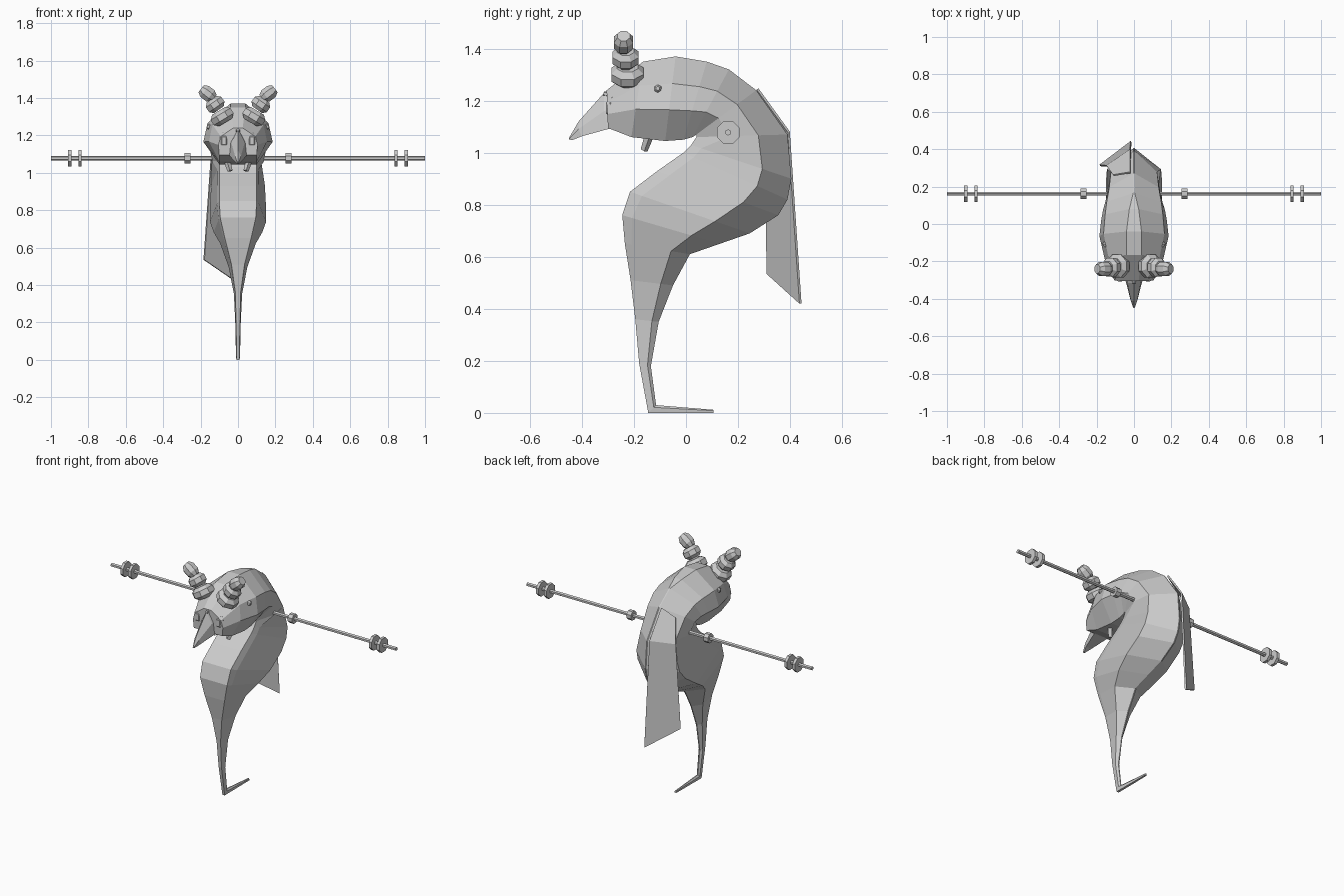
import bpy, bmesh, math
from mathutils import Vector

if "Cube" in bpy.data.objects:
    bpy.data.objects.remove(bpy.data.objects["Cube"])

grey = bpy.data.materials.new("plain grey")
grey.diffuse_color = (0.6, 0.6, 0.6, 1)
grey.use_nodes = True
grey.node_tree.nodes["Principled BSDF"].inputs["Base Color"].default_value = grey.diffuse_color


def finish(name, bm):
    bmesh.ops.recalc_face_normals(bm, faces=bm.faces)
    me = bpy.data.meshes.new(name)
    bm.to_mesh(me)
    bm.free()
    me.materials.append(grey)
    ob = bpy.data.objects.new(name, me)
    bpy.context.collection.objects.link(ob)
    return ob


def loft(name, rings):
    """Skin closed rings of equal point count and cap both ends."""
    bm = bmesh.new()
    loops = [[bm.verts.new(p) for p in r] for r in rings]
    n = len(loops[0])
    for a, b in zip(loops, loops[1:]):
        for i in range(n):
            j = (i + 1) % n
            bm.faces.new((a[i], a[j], b[j], b[i]))
    bm.faces.new(loops[0])
    bm.faces.new(loops[-1])
    return finish(name, bm)


def turned(name, loc, axis, profile, sides=8):
    """Turned part: profile is (distance along axis, radius)."""
    rot = Vector(axis).to_track_quat('Z', 'Y').to_matrix()
    rings = []
    for h, r in profile:
        angles = [2 * math.pi * (i + 0.5) / sides for i in range(sides)]
        rings.append([Vector(loc) + rot @ Vector((r * math.cos(a), r * math.sin(a), h))
                      for a in angles])
    return loft(name, rings)


def section(inner, outer, half):
    """Mirrored cross-section; half is (fraction inner to outer, half width)."""
    F, B = Vector((0, *inner)), Vector((0, *outer))
    right = [F.lerp(B, t) + Vector((w, 0, 0)) for t, w in half]
    return right + [Vector((-p.x, p.y, p.z)) for p in reversed(right)]


# Tail, chest and back: inner y z, outer y z, front half width, side half width
rings = []
for fy, fz, by, bz, f, w in (
        (.105, 0, .105, .012, .006, .006),
        (-.145, 0, -.115, .03, .008, .011),
        (-.18, .19, -.135, .18, .01, .014),
        (-.195, .36, -.105, .35, .014, .022),
        (-.213, .51, -.05, .49, .035, .05),
        (-.235, .65, .015, .61, .07, .095),
        (-.245, .76, .13, .65, .095, .13),
        (-.215, .85, .245, .69, .1, .15),
        (-.11, .93, .355, .76, .1, .15),
        (-.01, 1.0, .39, .82, .1, .147),
        (.02, 1.03, .405, .9, .1, .143)):
    rings.append(section((fy, fz), (by, bz),
                         ((0, f), (.1, f * .75 + w * .25), (.71, w), (1, .003))))

# Nape and head: inner y z, outer y z, cheek half width, crown half width
for fy, fz, by, bz, w, b in (
        (.04, 1.06, .39, 1.07, .14, .003),
        (.04, 1.07, .27, 1.24, .15, .003),
        (.025, 1.06, .165, 1.32, .165, .004),
        (-.01, 1.05, .08, 1.35, .175, .025),
        (-.08, 1.045, -.04, 1.37, .185, .04),
        (-.21, 1.06, -.165, 1.35, .155, .04),
        (-.3, 1.095, -.305, 1.24, .105, .025)):
    rings.append(section((fy, fz), (by, bz),
                         ((0, .1), (.37, w), (.68, w * .88), (1, b))))
loft("body", rings)

# Beak: y, bottom z, top z, half width
loft("beak", [[(w, y + .012, lo), (w * .8, y, (lo + hi) / 2), (0, y, hi),
               (-w * .8, y, (lo + hi) / 2), (-w, y + .012, lo)]
              for y, lo, hi, w in ((-.27, 1.10, 1.245, .055), (-.315, 1.09, 1.23, .045),
                                   (-.413, 1.063, 1.12, .02), (-.45, 1.048, 1.056, .004))])

# Mirrored face parts and horns
for s, side in ((1, "right"), (-1, "left")):
    turned("eye_" + side, (s * .075, -.28, 1.172), (0, 0, 1),
           [(-.042, .012), (-.02, .029), (.02, .029), (.042, .012)])
    turned("ear_bump_" + side, (s * .145, -.108, 1.245), (s, 0, .1),
           [(-.02, .016), (.012, .016), (.022, .008)], 6)
    turned("fang_" + side, (s * .05, -.152, 1.035), (s * .3, .35, 1),
           [(-.028, .014), (.04, .018)], 4)
    for i, (x, y, z, r, h, lean) in enumerate(((.085, -.225, 1.30, .067, .036, .6),
                                               (.122, -.232, 1.365, .054, .034, .7),
                                               (.163, -.24, 1.423, .04, .043, 1.3))):
        turned("horn_%d_%s" % (i + 1, side), (s * x, y, z), (s * lean, 0, 1),
               [(-h, r * .65), (-h * .45, r), (h * .45, r), (h, r * .65)])
turned("brow_bump", (0, -.305, 1.225), (0, -1, .2), [(-.01, .013), (.012, .009)], 6)

# Crossbar with collars and end discs
turned("crossbar", (0, .162, 1.078), (1, 0, 0), [(-1, .012), (1, .012)], 6)
for s in (1, -1):
    for x, r, h in ((.27, .03, .016), (.845, .047, .009), (.90, .047, .009)):
        turned("bar_disc", (s * x, .162, 1.078), (1, 0, 0), [(-h, r), (h, r)])

# Cape hanging off the back
bm = bmesh.new()
rows = [[bm.verts.new(p) for p in row] for row in (
    ((-.02, .275, 1.245), (-.11, .26, 1.20)),
    ((-.02, .395, 1.08), (-.145, .31, 1.06)),
    ((-.015, .44, .42), (-.182, .313, .535)))]
for a, b in zip(rows, rows[1:]):
    bm.faces.new((a[0], a[1], b[1], b[0]))
thick = finish("cape", bm).modifiers.new("thickness", 'SOLIDIFY')
thick.thickness = 0.01
thick.offset = 0
